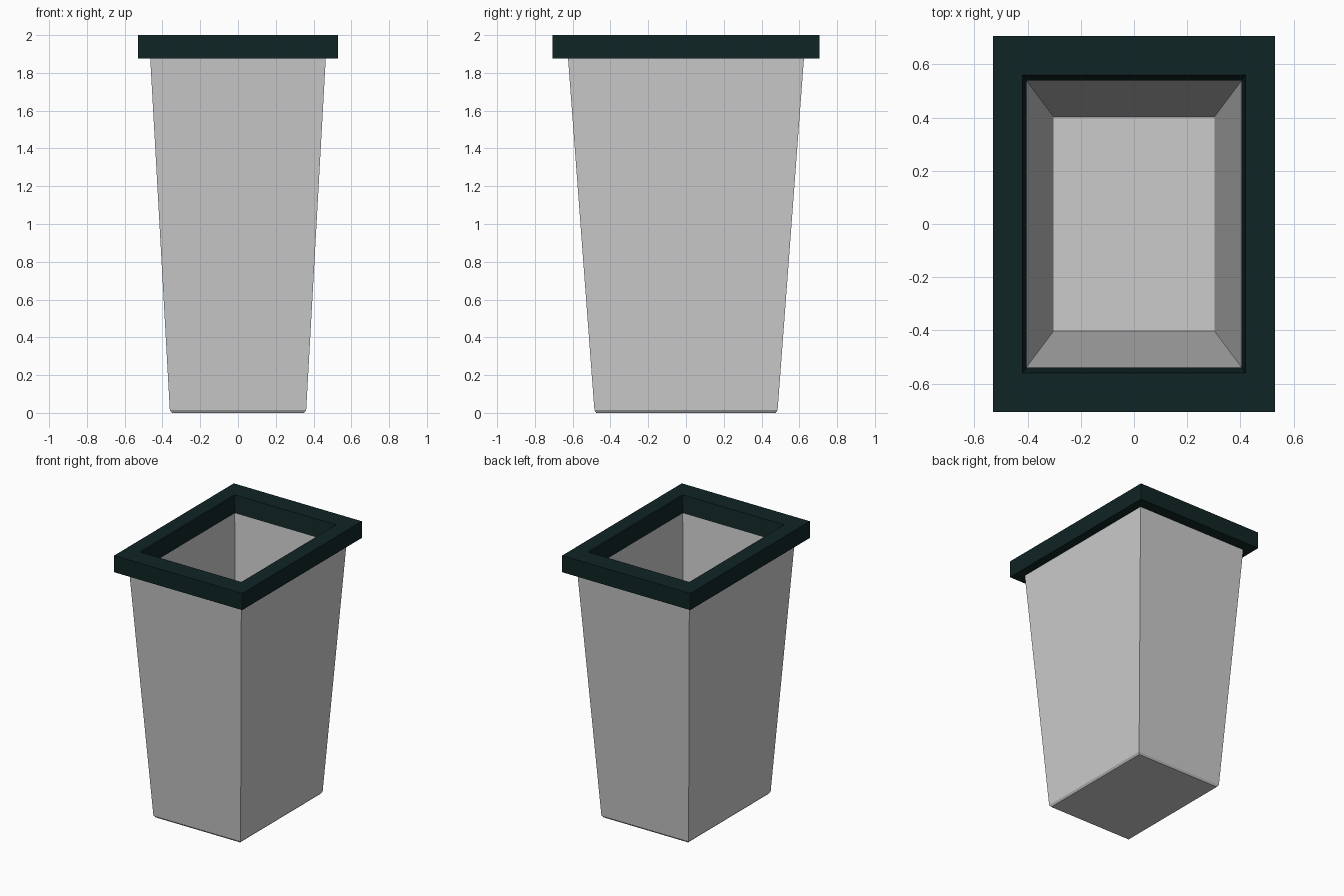
import bpy, bmesh

cube = bpy.data.objects.get("Cube")
if cube:
    bpy.data.objects.remove(cube, do_unlink=True)


def material(name, rgb, rough):
    m = bpy.data.materials.new(name)
    m.use_nodes = True
    m.diffuse_color = (*rgb, 1)
    node = m.node_tree.nodes["Principled BSDF"]
    node.inputs["Base Color"].default_value = (*rgb, 1)
    node.inputs["Roughness"].default_value = rough
    return m


def loft(name, levels, mat, closed=False):
    """Join rectangles (half width, half depth, height); close as a ring or cap both ends."""
    bm = bmesh.new()
    rings = [[bm.verts.new((sx * w, sy * d, z))
              for sx, sy in ((-1, -1), (1, -1), (1, 1), (-1, 1))]
             for w, d, z in levels]
    pairs = list(zip(rings, rings[1:]))
    if closed:
        pairs.append((rings[-1], rings[0]))
    else:
        bm.faces.new(rings[0])
        bm.faces.new(rings[-1])
    for a, b in pairs:
        for i in range(4):
            j = (i + 1) % 4
            bm.faces.new((a[i], a[j], b[j], b[i]))
    bmesh.ops.recalc_face_normals(bm, faces=bm.faces)
    mesh = bpy.data.meshes.new(name)
    bm.to_mesh(mesh)
    bm.free()
    mesh.materials.append(mat)
    obj = bpy.data.objects.new(name, mesh)
    bpy.context.collection.objects.link(obj)
    return obj


grey = material("light grey", (0.6, 0.6, 0.6), 0.5)
green = material("dark green", (0.005, 0.018, 0.018), 0.5)

# Tapered hollow bin: chamfered foot, outer wall, lip, inner wall, floor
loft("bin_body", [
    (0.350, 0.475, 0.0),
    (0.361, 0.485, 0.015),
    (0.465, 0.625, 1.885),
    (0.406, 0.541, 1.885),
    (0.302, 0.402, 0.06),
], grey)

# Overhanging rim with a sloped opening
loft("bin_rim", [
    (0.53, 0.707, 1.875),
    (0.53, 0.707, 2.0),
    (0.42, 0.56, 2.0),
    (0.404, 0.539, 1.875),
], green, closed=True)
